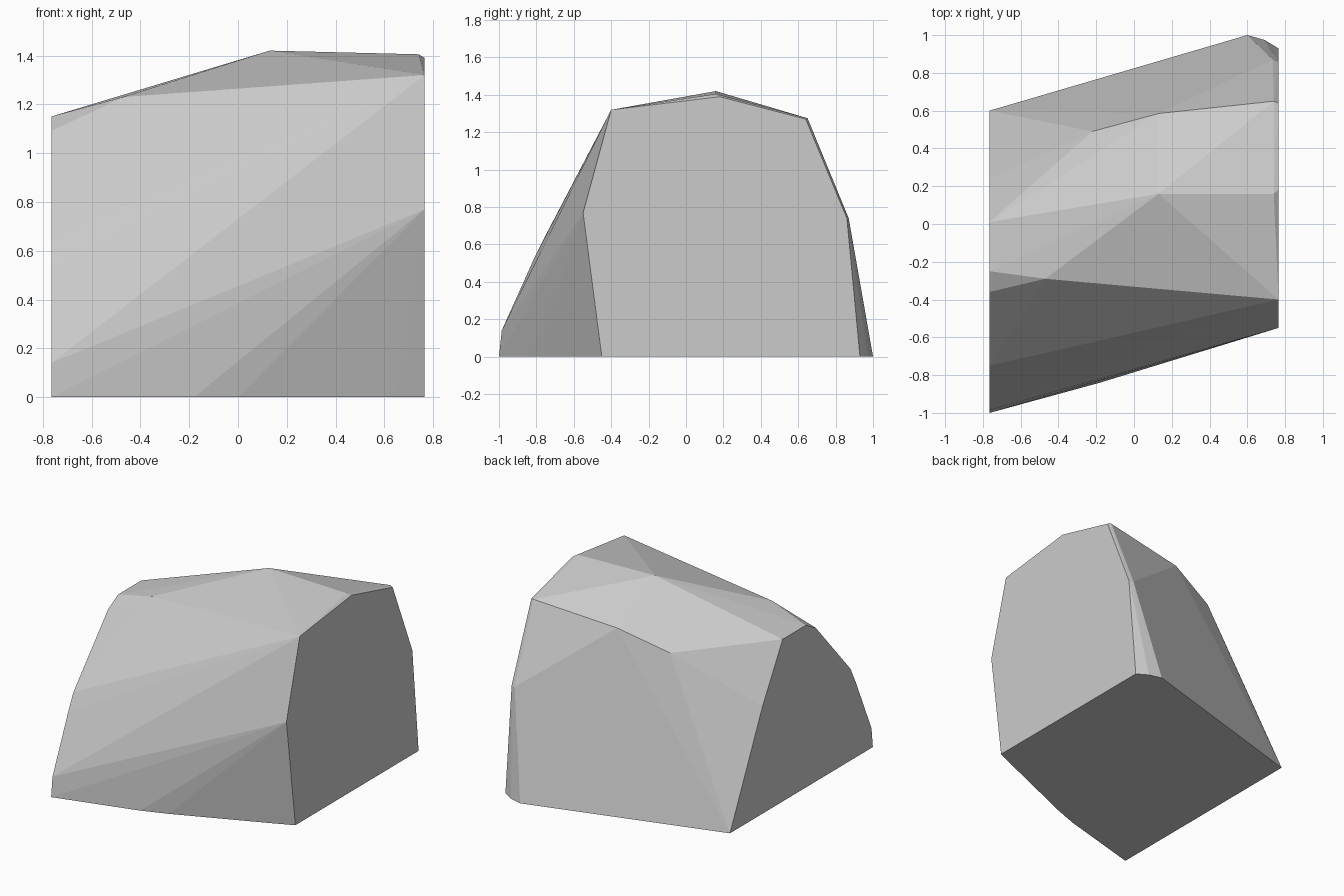
import bpy, bmesh

if "Cube" in bpy.data.objects:
    bpy.data.objects.remove(bpy.data.objects["Cube"])

W = 0.765  # half width between the two sliced ends

# Sliced end outlines as (y, z)
left_end = [(0.6, 0), (0.236, 0.76), (0.01, 1.15), (-0.25, 1.15), (-0.36, 1.09),
            (-0.75, 0.65), (-0.81, 0.53), (-0.985, 0.14), (-1.0, 0)]
right_end = [(-0.45, 0), (-0.55, 0.77), (-0.40, 1.32), (0.18, 1.39),
             (0.64, 1.27), (0.86, 0.74), (0.93, 0)]

# Corners between the ends: crown, back ridge, back corner, base
middle = [(0.13, 0.16, 1.42), (0.74, 0.16, 1.405), (-0.47, -0.29, 1.23),
          (-0.22, 0.49, 1.09), (0.13, 0.585, 1.21), (0.74, 0.65, 1.275),
          (0.735, 0.87, 0.74), (0.6, 1.0, 0), (0.69, 0.975, 0),
          (-0.18, -0.84, 0), (0.0, -0.775, 0), (0.64, -0.505, 0)]

points = [(-W, y, z) for y, z in left_end] + [(W, y, z) for y, z in right_end] + middle

# Boulder: faceted convex hull around the corners
bm = bmesh.new()
for p in points:
    bm.verts.new(p)
hull = bmesh.ops.convex_hull(bm, input=bm.verts)
loose = {g for g in hull["geom_interior"] + hull["geom_unused"]
         if isinstance(g, bmesh.types.BMVert)}
bmesh.ops.delete(bm, geom=list(loose), context='VERTS')
bmesh.ops.dissolve_limit(bm, angle_limit=0.01, verts=bm.verts, edges=bm.edges)
bmesh.ops.recalc_face_normals(bm, faces=bm.faces)
mesh = bpy.data.meshes.new("boulder")
bm.to_mesh(mesh)
bm.free()

stone = bpy.data.materials.new("stone grey")
stone.diffuse_color = (0.6, 0.6, 0.6, 1)
stone.use_nodes = True
stone.node_tree.nodes["Principled BSDF"].inputs["Base Color"].default_value = stone.diffuse_color
mesh.materials.append(stone)
boulder = bpy.data.objects.new("boulder", mesh)
bpy.context.collection.objects.link(boulder)
